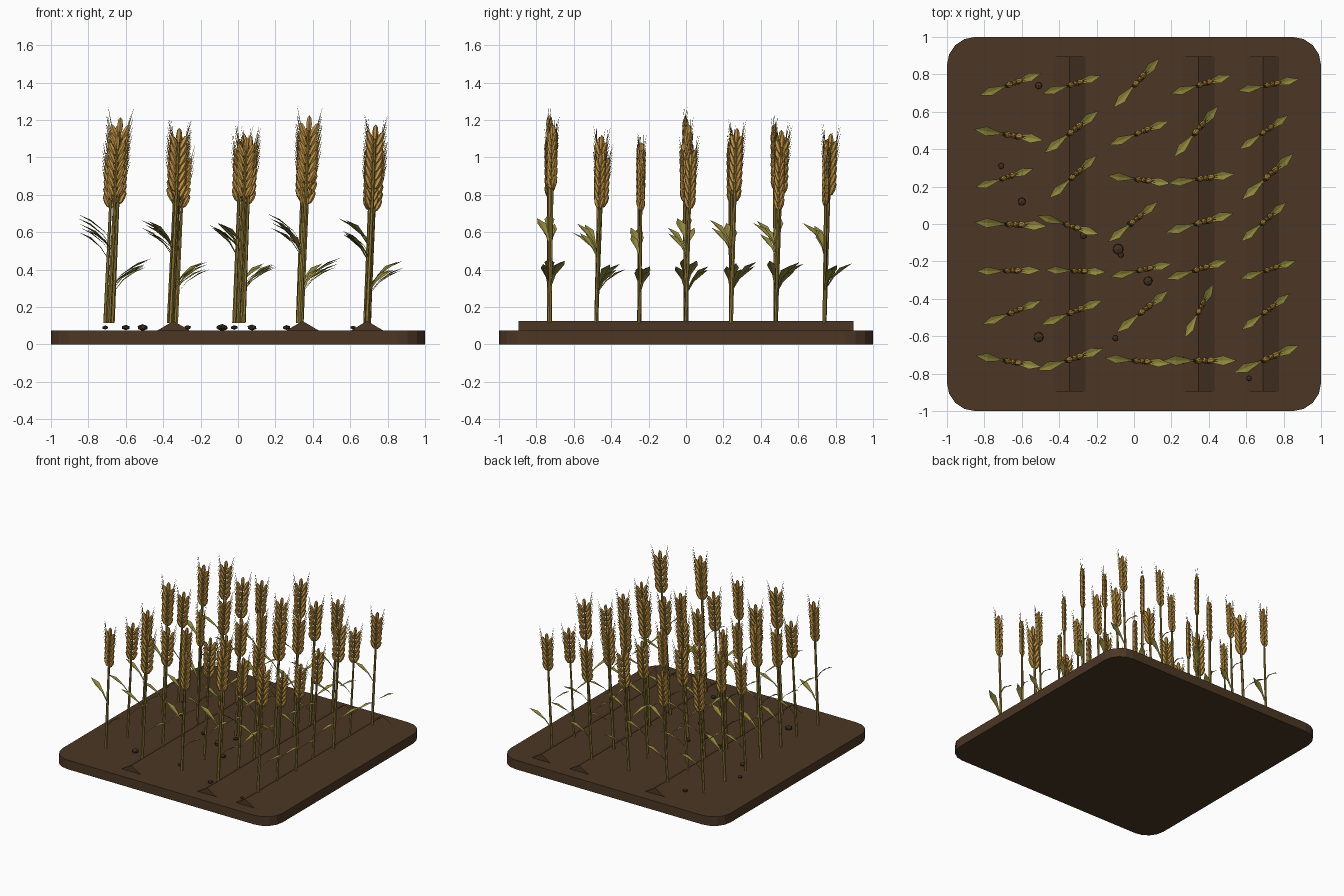
import bpy, bmesh, math
from mathutils import Matrix, Vector

if "Cube" in bpy.data.objects:
    bpy.data.objects.remove(bpy.data.objects["Cube"])


def srgb(r, g, b):
    return [((c / 255 + 0.055) / 1.055) ** 2.4 for c in (r, g, b)] + [1.0]


def material(name, *rgb):
    m = bpy.data.materials.new(name)
    m.diffuse_color = srgb(*rgb)
    m.use_nodes = True
    m.node_tree.nodes["Principled BSDF"].inputs["Base Color"].default_value = m.diffuse_color
    return m


SOIL = material("soil brown", 76, 55, 37)
STONE = material("clod brown", 66, 48, 33)
STEM = material("straw olive", 146, 124, 54)
LEAF = material("leaf olive", 148, 139, 62)
GRAIN = material("grain gold", 192, 146, 66)
AWN = material("awn straw", 180, 145, 75)


def to_mesh(bm, name, *mats):
    bmesh.ops.recalc_face_normals(bm, faces=bm.faces)
    mesh = bpy.data.meshes.new(name)
    bm.to_mesh(mesh)
    bm.free()
    for m in mats:
        mesh.materials.append(m)
    return mesh


def place(mesh, name, loc=(0, 0, 0), angle=0.0, scale=(1, 1, 1)):
    ob = bpy.data.objects.new(name, mesh)
    bpy.context.collection.objects.link(ob)
    ob.location, ob.rotation_euler, ob.scale = loc, (0, 0, angle), scale
    return ob


def prism(outline, offset):
    bm = bmesh.new()
    face = bm.faces.new([bm.verts.new(p) for p in outline])
    ext = bmesh.ops.extrude_face_region(bm, geom=[face])["geom"]
    bmesh.ops.translate(bm, vec=offset, verts=[v for v in ext if isinstance(v, bmesh.types.BMVert)])
    return bm


# Ground slab with rounded corners
R, STEPS = 0.15, 4
slab = []
for k, (sx, sy) in enumerate([(1, 1), (-1, 1), (-1, -1), (1, -1)]):
    for i in range(STEPS + 1):
        a = math.pi / 2 * (k + i / STEPS)
        slab.append((sx * (1 - R) + R * math.cos(a), sy * (1 - R) + R * math.sin(a), 0))
place(to_mesh(prism(slab, (0, 0, 0.075)), "ground_slab", SOIL), "ground_slab")

# Planting ridges
ridge = to_mesh(prism([(-0.09, -0.895, 0.072), (0.09, -0.895, 0.072), (0, -0.895, 0.125)],
                      (0, 1.79, 0)), "ridge", SOIL)
for x in (-0.345, 0.345, 0.69):
    place(ridge, "ridge", (x, 0, 0))

# Soil clods
bm = bmesh.new()
bmesh.ops.create_icosphere(bm, subdivisions=1, radius=1)
clod = to_mesh(bm, "soil_clod", STONE)
for x, y, r in [(-.51, .74, .021), (-.71, .31, .018), (-.60, .12, .024), (-.27, -.06, .021),
                (-.02, 0, .02), (-.085, -.135, .032), (-.07, -.165, .017), (.075, -.305, .027),
                (-.51, -.605, .03), (-.10, -.61, .018), (.26, -.73, .022), (.615, -.825, .016)]:
    place(clod, "soil_clod", (x, y, 0.09), x * 9, (r, r, r * 0.6))


# One stalk, about one unit tall, with its leaves in the local xz plane
bm = bmesh.new()


def paint(verts, index):
    for f in {f for v in verts for f in v.link_faces}:
        f.material_index = index


def cone(r1, r2, length, sides, matrix, index):
    m = matrix @ Matrix.Translation((0, 0, length / 2))
    verts = bmesh.ops.create_cone(bm, cap_ends=True, segments=sides, radius1=r1, radius2=r2,
                                  depth=length, matrix=m)["verts"]
    paint(verts, index)


def leaf(side, z):
    # Creased blade: reach, rise, half width
    rows = []
    for reach, rise, w in [(0, 0, .004), (.05, .065, .008), (.115, .11, .023), (.175, .14, .001)]:
        rows.append([bm.verts.new((side * reach, t * w, z + rise + abs(t) * w * 0.3))
                     for t in (-1, 0, 1)])
    for a, b in zip(rows, rows[1:]):
        for j in range(2):
            bm.faces.new((a[j], a[j + 1], b[j + 1], b[j])).material_index = 1


def grain(x, z, tilt):
    m = Matrix.Translation((x, 0, z)) @ Matrix.Rotation(tilt, 4, 'Y')
    verts = bmesh.ops.create_uvsphere(bm, u_segments=6, v_segments=4, radius=1,
                                      matrix=m @ Matrix.Diagonal((.015, .016, .041, 1)))["verts"]
    paint(verts, 2)
    return m


cone(.011, .007, .92, 6, Matrix.Identity(4), 0)
leaf(1, .17)
leaf(-1, .36)
for level in range(6):
    for side in (-1, 1):
        z = .685 + .042 * level
        grain(side * .025, z, side * math.radians(25))
        if level > 1:
            for spread in (-5, 5):
                tip = Matrix.Translation((side * .04, 0, z + .03))
                aim = Matrix.Rotation(side * math.radians(13), 4, 'Y') @ \
                    Matrix.Rotation(math.radians(spread), 4, 'X')
                cone(.0022, .0004, .085, 3, tip @ aim, 3)
grain(0, .925, 0)
# Gentle lean of the whole stalk
bmesh.ops.transform(bm, matrix=Matrix.Rotation(math.radians(2.7), 4, 'Y'), verts=bm.verts)
stalk = to_mesh(bm, "wheat_stalk", STEM, LEAF, GRAIN, AWN)

# Field: each row's y, then x, turn in degrees and height of its stalks
field = {
    .74: [(-.68, 20, 1.02), (-.35, 17, .95), (0, 47, 1.05), (.34, 17, .98), (.70, 11, .97)],
    .48: [(-.69, -9, 1.1), (-.35, 38, 1.07), (.01, 22, 1.0), (.32, 49, 1.05), (.68, 35, .93)],
    .24: [(-.71, 18, .95), (-.34, 42, 1.0), (.01, -7, 1.0), (.34, 8, 1.05), (.70, 42, 1.08)],
    .0: [(-.68, -3, 1.14), (-.37, -17, 1.0), (-.02, 39, 1.0), (.33, 16, 1.1), (.68, 41, .94)],
    -.25: [(-.69, 1, 1.0), (-.33, -2, .95), (.02, 12, .98), (.32, 17, 1.0), (.70, 18, .92)],
    -.48: [(-.67, 22, .98), (-.35, 22, 1.03), (.03, 39, 1.04), (.34, 62, .95), (.69, 37, .94)],
    -.73: [(-.69, -10, 1.04), (-.36, 18, 1.08), (0, -5, 1.03), (.33, 0, 1.15), (.69, 23, 1.1)],
}
for y, stalks in field.items():
    for x, turn, height in stalks:
        place(stalk, "wheat_stalk", (x, y, 0.115), math.radians(turn), (height,) * 3)
